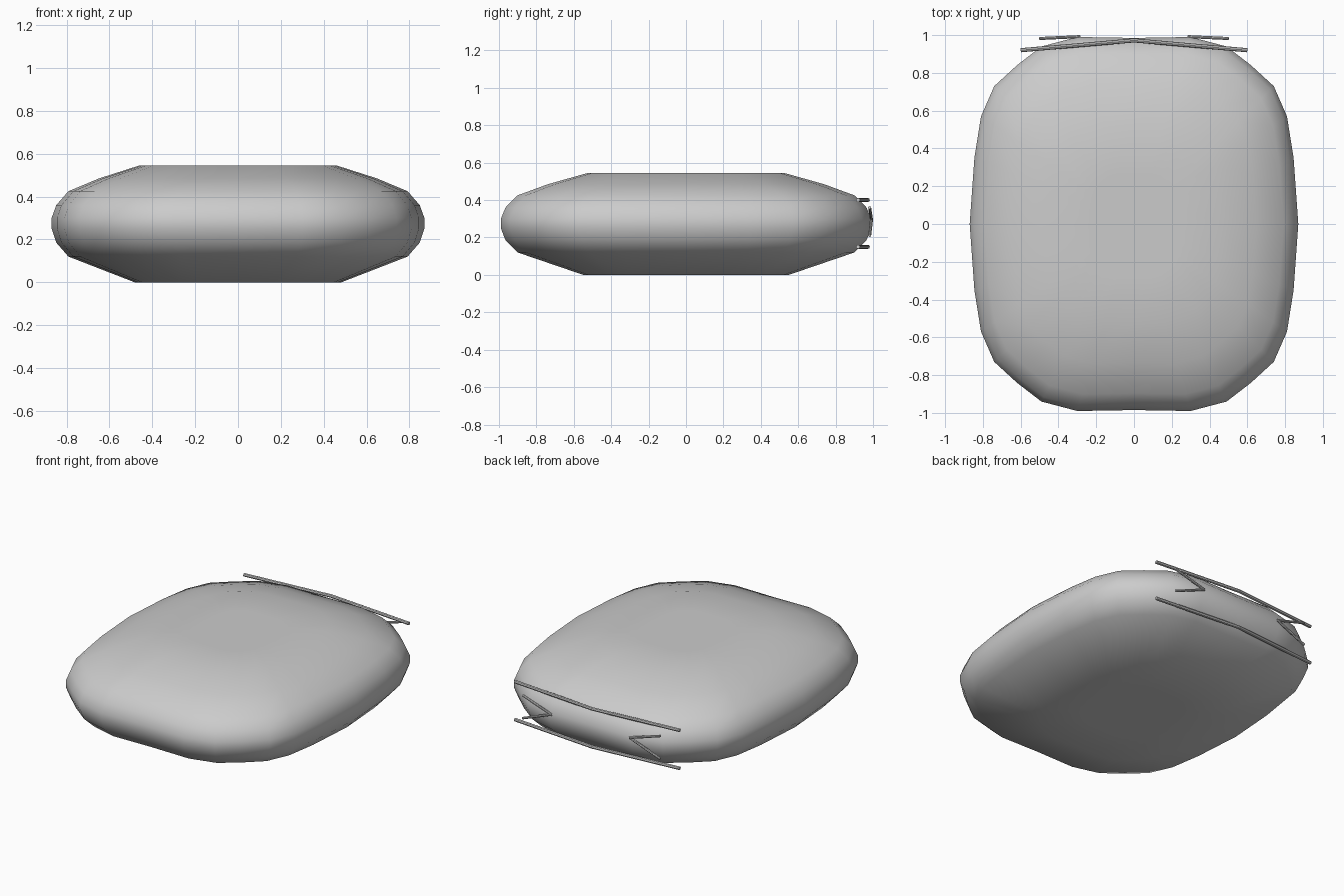
import bpy, bmesh
from mathutils import Vector

if "Cube" in bpy.data.objects:
    bpy.data.objects.remove(bpy.data.objects["Cube"])

# Cushion-shaped body: a rounded outline stacked in scaled rings
quarter = [(0.87, 0), (0.845, 0.35), (0.81, 0.57), (0.74, 0.73),
           (0.62, 0.84), (0.49, 0.94), (0.30, 0.99), (0, 0.985)]
half = quarter + [(-x, y) for x, y in quarter[-2::-1]]
outline = half + [(x, -y) for x, y in half[-2:0:-1]]
rings = [(0, 0.28), (0, 0.555), (0.12, 0.91), (0.185, 0.975), (0.25, 1), (0.30, 1),
         (0.36, 0.975), (0.425, 0.91), (0.485, 0.745), (0.545, 0.53), (0.545, 0.27)]

bm = bmesh.new()
loops = [[bm.verts.new((x * s, y * s, z)) for x, y in outline] for z, s in rings]
n = len(outline)
for a, b in zip(loops, loops[1:]):
    for i in range(n):
        j = (i + 1) % n
        bm.faces.new((a[i], a[j], b[j], b[i]))
for loop, z in ((loops[0], 0), (loops[-1], 0.545)):
    c = bm.verts.new((0, 0, z))
    for i in range(n):
        bm.faces.new((loop[i], loop[(i + 1) % n], c))
bmesh.ops.recalc_face_normals(bm, faces=bm.faces)
mesh = bpy.data.meshes.new("body")
bm.to_mesh(mesh)
bm.free()
mesh.shade_smooth()
body = bpy.data.objects.new("body", mesh)
bpy.context.collection.objects.link(body)


def bar(name, a, b, radius):
    """Thin round bar between two points."""
    a, b = Vector(a), Vector(b)
    d = b - a
    bpy.ops.mesh.primitive_cylinder_add(vertices=8, radius=radius, depth=d.length,
                                        location=(a + b) / 2)
    ob = bpy.context.object
    ob.name = name
    ob.rotation_euler = d.to_track_quat('Z', 'Y').to_euler()
    bpy.ops.object.shade_smooth_by_angle()


for side, s in (("right", 1), ("left", -1)):
    # Upper and lower rear rails, bent at the middle
    for level, z in (("upper", 0.40), ("lower", 0.15)):
        bar(f"{level}_rail_{side}", (0, 0.972, z), (s * 0.6, 0.92, z), 0.011)
    # Chevrons between the rails, pointing inward
    for level, z in (("upper", 0.36), ("lower", 0.21)):
        bar(f"chevron_{level}_{side}", (s * 0.285, 0.992, 0.295), (s * 0.5, 0.982, z), 0.008)
